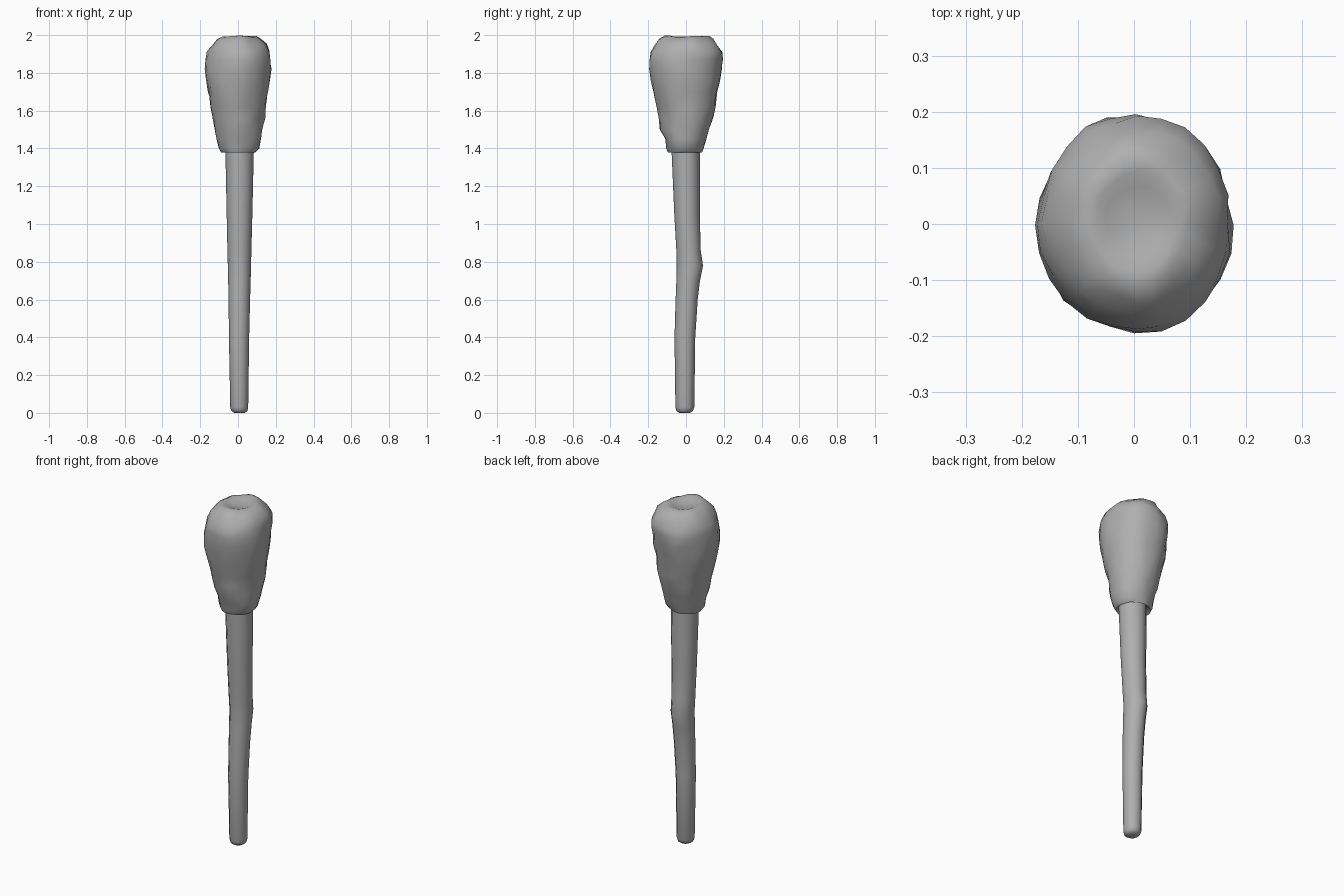
import bpy, bmesh, math
from mathutils import Vector, noise

grey = bpy.data.materials.new("dark_grey")
grey.diffuse_color = (0.43, 0.43, 0.43, 1)


def loft(name, rings, sides, lump=0.0):
    """Skin stacked ovals given as (z, x min, x max, y min, y max) and cap both ends."""
    bm = bmesh.new()
    loops = []
    for z, x0, x1, y0, y1 in rings:
        loop = []
        for i in range(sides):
            a = 2 * math.pi * i / sides
            c, s = math.cos(a), math.sin(a)
            p = Vector(((x0 + x1) / 2 + c * (x1 - x0) / 2,
                        (y0 + y1) / 2 + s * (y1 - y0) / 2, z))
            if lump:
                n = noise.noise(p * 14 + Vector((3.3, 1.7, 0.4))) * lump
                p += Vector((c * n, s * n, n * 0.5 if z > 1.9 else 0))
                p.z = min(p.z, 2.0)
            loop.append(bm.verts.new(p))
        loops.append(loop)
    for a, b in zip(loops, loops[1:]):
        for i in range(sides):
            j = (i + 1) % sides
            bm.faces.new((a[i], a[j], b[j], b[i]))
    bm.faces.new(loops[0][::-1])
    bm.faces.new(loops[-1])
    bmesh.ops.recalc_face_normals(bm, faces=bm.faces)
    mesh = bpy.data.meshes.new(name)
    bm.to_mesh(mesh)
    bm.free()
    mesh.materials.append(grey)
    ob = bpy.data.objects.new(name, mesh)
    bpy.context.collection.objects.link(ob)
    bpy.ops.object.select_all(action='DESELECT')
    bpy.context.view_layer.objects.active = ob
    ob.select_set(True)
    bpy.ops.object.shade_smooth_by_angle(angle=math.radians(50))
    return ob


# Tapered stick with a knot bulging to the back
loft("stick", [
    (0.00, -0.020, 0.035, -0.035, 0.020),
    (0.010, -0.035, 0.050, -0.051, 0.036),
    (0.03, -0.041, 0.054, -0.056, 0.044),
    (0.40, -0.048, 0.059, -0.061, 0.049),
    (0.60, -0.050, 0.064, -0.055, 0.062),
    (0.70, -0.052, 0.067, -0.051, 0.074),
    (0.78, -0.054, 0.069, -0.049, 0.090),
    (0.86, -0.056, 0.071, -0.051, 0.078),
    (1.05, -0.060, 0.076, -0.062, 0.073),
    (1.40, -0.067, 0.084, -0.077, 0.073),
    (1.46, -0.067, 0.084, -0.077, 0.073),
], 12)

# Lumpy head, flaring upward to a rounded shoulder and a shallow dished top
loft("head", [
    (1.40, -0.060, 0.070, -0.065, 0.060),
    (1.378, -0.088, 0.088, -0.090, 0.080),
    (1.40, -0.104, 0.112, -0.098, 0.092),
    (1.45, -0.112, 0.124, -0.112, 0.110),
    (1.50, -0.121, 0.130, -0.130, 0.128),
    (1.56, -0.134, 0.139, -0.142, 0.143),
    (1.62, -0.146, 0.149, -0.154, 0.154),
    (1.70, -0.159, 0.162, -0.172, 0.168),
    (1.76, -0.170, 0.170, -0.184, 0.180),
    (1.82, -0.176, 0.176, -0.194, 0.190),
    (1.87, -0.171, 0.177, -0.195, 0.195),
    (1.91, -0.160, 0.171, -0.188, 0.193),
    (1.95, -0.135, 0.150, -0.165, 0.166),
    (1.978, -0.112, 0.124, -0.138, 0.138),
    (1.993, -0.090, 0.100, -0.105, 0.115),
    (1.993, -0.072, 0.082, -0.078, 0.092),
    (1.984, -0.050, 0.060, -0.052, 0.066),
    (1.980, -0.020, 0.030, -0.020, 0.034),
], 24, lump=0.014)
